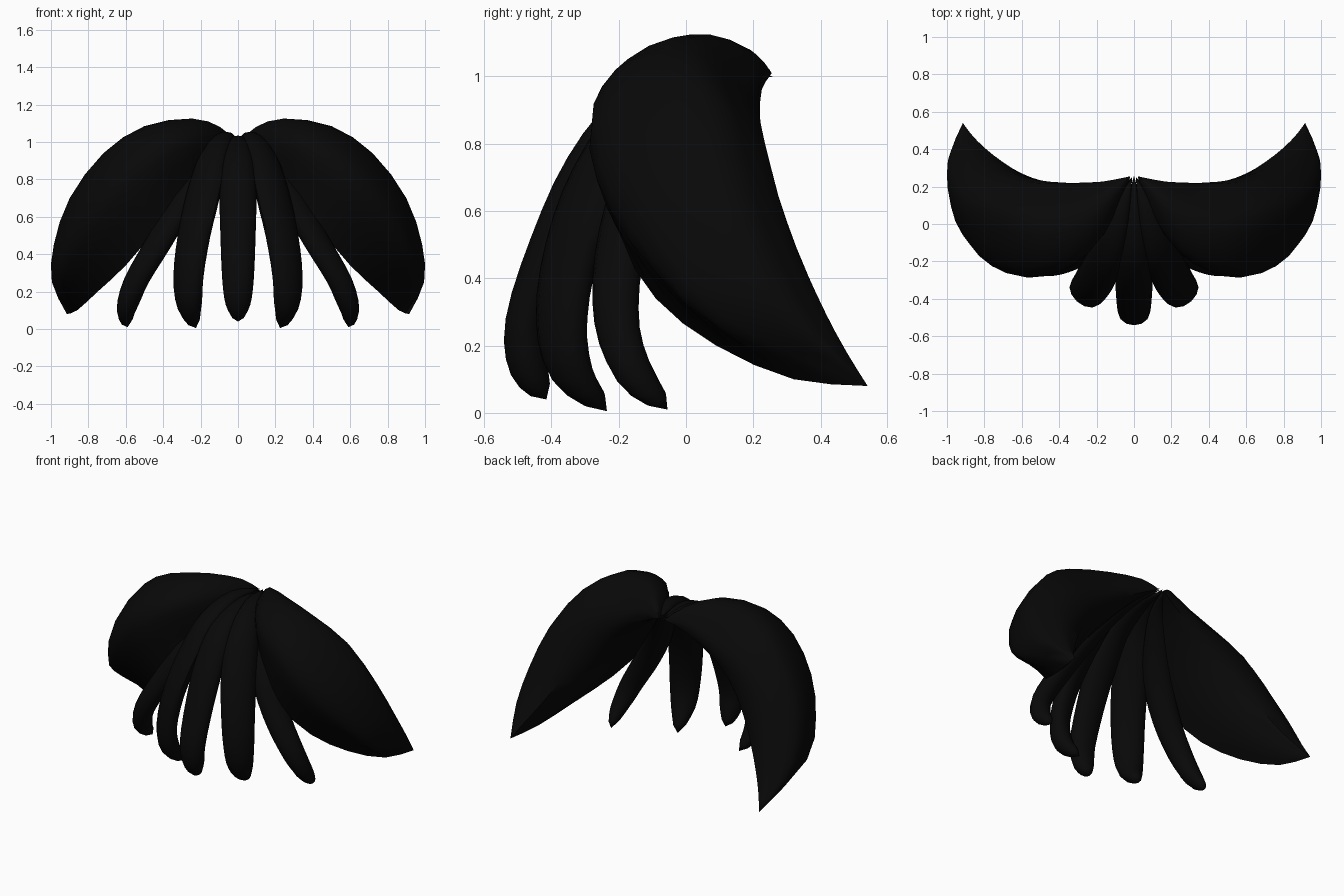
import bpy, bmesh, math
from mathutils import Vector

if "Cube" in bpy.data.objects:
    bpy.data.objects.remove(bpy.data.objects["Cube"])

black = bpy.data.materials.new("soft black hair")
black.use_nodes = True
color = (.0025, .0025, .0025, 1)
black.diffuse_color = color
shader = black.node_tree.nodes["Principled BSDF"]
shader.inputs["Base Color"].default_value = color
shader.inputs["Roughness"].default_value = .8


def spline(points, steps):
    """Smooth open curve through points of any dimension."""
    pts = [Vector(p) for p in points]
    pts = [2 * pts[0] - pts[1]] + pts + [2 * pts[-1] - pts[-2]]
    out = []
    for a, b, c, d in zip(pts, pts[1:], pts[2:], pts[3:]):
        for i in range(steps):
            t = i / steps
            out.append(b + (c - a) * t / 2 + (a * 2 - b * 5 + c * 4 - d) * t**2 / 2
                       + (b * 3 - a - c * 3 + d) * t**3 / 2)
    return out + [pts[-2]]


def loft(name, rings, mirrored, angle):
    """Skin closed rings; the first and last shrink to points."""
    bm = bmesh.new()
    rows = [[bm.verts.new(p) for p in ring] for ring in rings]
    n = len(rows[0])
    for low, high in zip(rows, rows[1:]):
        for i in range(n):
            j = (i + 1) % n
            bm.faces.new((low[i], low[j], high[j], high[i]))
    bmesh.ops.remove_doubles(bm, verts=bm.verts, dist=.0005)
    bmesh.ops.recalc_face_normals(bm, faces=bm.faces)
    mesh = bpy.data.meshes.new(name)
    bm.to_mesh(mesh)
    bm.free()
    mesh.materials.append(black)
    obj = bpy.data.objects.new(name, mesh)
    bpy.context.collection.objects.link(obj)
    if mirrored:
        mod = obj.modifiers.new("mirror", 'MIRROR')
        mod.use_mirror_merge = False
    bpy.ops.object.select_all(action='DESELECT')
    obj.select_set(True)
    bpy.context.view_layer.objects.active = obj
    bpy.ops.object.shade_smooth_by_angle(angle=math.radians(angle))


WIDTHS = (0, .055, .088, .105, .1, .09, .07, .02)
DEPTHS = (0, .035, .052, .06, .06, .06, .058, .02)


def lock(name, path, width, turn, mirrored):
    """Flattened strand, turned outwards, that curls under at its tip."""
    pts = spline([p + (w * width, d) for p, w, d in zip(path, WIDTHS, DEPTHS)], 3)
    spine = [p.to_3d() for p in pts]
    side = Vector((math.cos(math.radians(turn)), math.sin(math.radians(turn)), 0))
    rings = []
    for k, p in enumerate(pts):
        along = spine[min(k + 1, len(pts) - 1)] - spine[max(k - 1, 0)]
        out = along.cross(side).normalized()
        w, d = (0, 0) if k in (0, len(pts) - 1) else (max(p[3], .01), max(p[4], .01))
        rings.append([spine[k] + side * w * math.cos(a) + out * d * math.sin(a)
                      for a in (math.tau * i / 12 for i in range(12))])
    loft(name, rings, mirrored, 50)


# Narrow fringe locks, from the middle outwards
lock("center_fringe_lock",
     [(0, .26, 1.0), (0, .05, 1.0), (0, -.16, .91), (0, -.3, .73),
      (0, -.405, .5), (0, -.477, .27), (0, -.465, .13), (0, -.415, .04)], .94, 0, False)
lock("inner_fringe_locks",
     [(.01, .25, 1.02), (.07, .06, 1.02), (.13, -.12, .92), (.185, -.25, .72),
      (.235, -.335, .5), (.265, -.37, .28), (.258, -.34, .12), (.225, -.235, .005)],
     1.04, 42, True)
lock("outer_fringe_locks",
     [(.01, .25, 1.01), (.1, .1, .97), (.2, -.03, .85), (.3, -.14, .68),
      (.425, -.2, .46), (.542, -.205, .26), (.592, -.15, .11), (.59, -.055, .01)],
     .85, 45, True)

# Broad side sweeps: back edge, crown ridge, front bulge, lower edge, inner bulge
root, tip = (.02, .255, 1.01), (.915, .54, .08)
back = [root, (.18, .225, 1.0), (.38, .215, .92), (.56, .222, .86), (.71, .25, .74),
        (.825, .3, .56), (.89, .38, .37), (.91, .465, .2), tip]
crown = [root, (.1, .19, 1.08), (.25, .07, 1.125), (.5, 0, 1.085), (.72, .05, .94),
         (.9, .1, .7), (.985, .2, .45), (.995, .34, .25), tip]
front = [root, (.11, .05, 1.05), (.25, -.15, 1.03), (.42, -.25, .97), (.6, -.28, .85),
         (.76, -.225, .66), (.885, -.1, .46), (.955, .09, .27), tip]
lower = [root, (.08, .06, .98), (.2, -.08, .83), (.32, -.16, .68), (.45, -.19, .52),
         (.6, -.09, .34), (.75, .09, .2), (.86, .32, .1), tip]
inner = [root, (.15, .22, .95), (.33, .21, .84), (.48, .228, .72), (.6, .27, .57),
         (.7, .33, .43), (.8, .408, .27), (.87, .48, .16), tip]
rings = []
for ends in zip(*(spline(edge, 2) for edge in (back, crown, front, lower, inner))):
    low, high = ends[3], ends[4]
    swell = low.lerp(high, .5) + Vector((-.09, .05, -.04)) * (high - low).length
    rings.append(spline(ends[:4], 4) + spline((low, swell, high, ends[0]), 2)[1:-1])
loft("side_sweeps", rings, True, 45)
